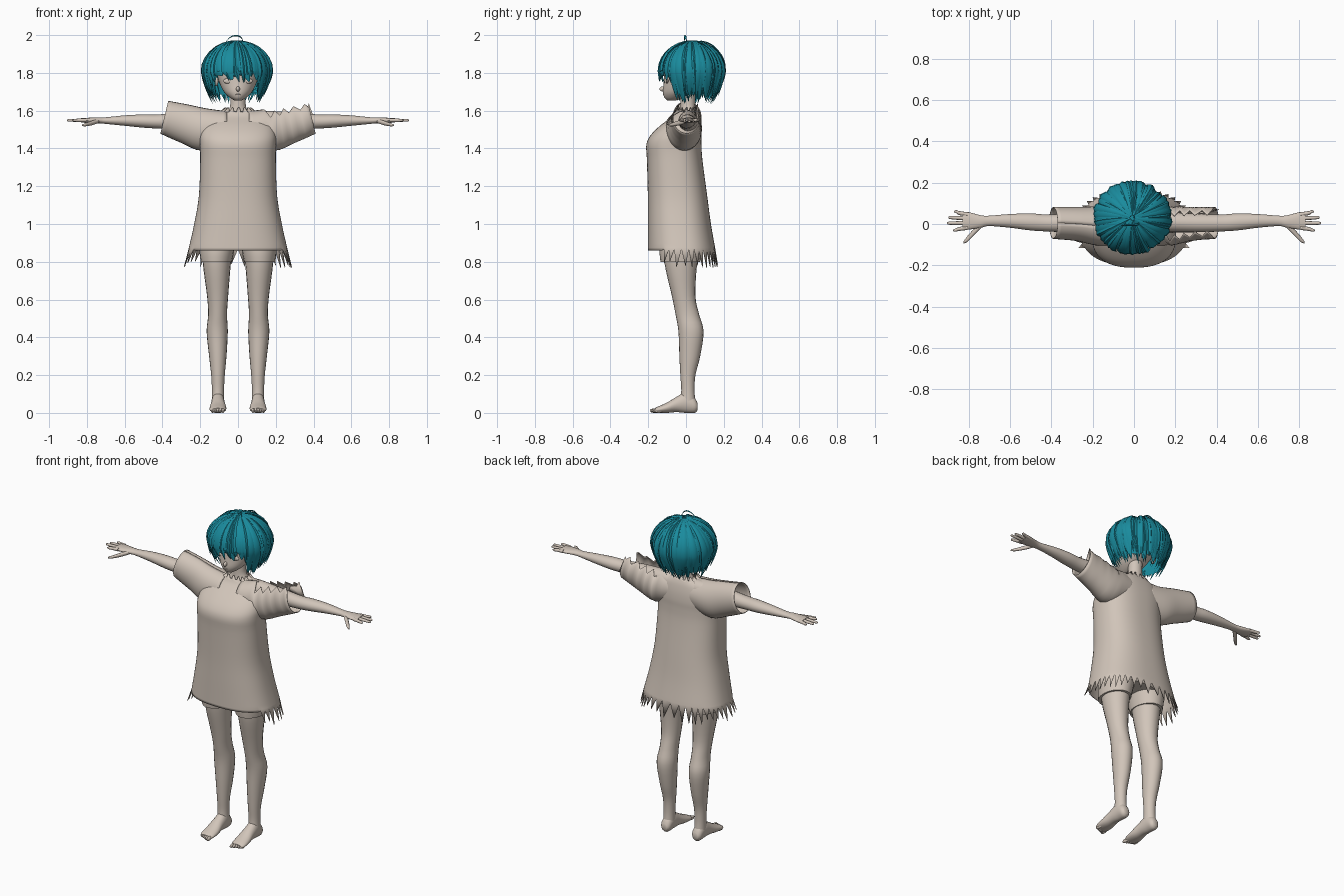
import bpy, bmesh, math, random
from mathutils import Vector

random.seed(4)
old = bpy.data.objects.get("Cube")
if old:
    bpy.data.objects.remove(old, do_unlink=True)


def material(name, rgb):
    m = bpy.data.materials.new(name)
    m.use_nodes = True
    m.diffuse_color = (*rgb, 1)
    b = m.node_tree.nodes["Principled BSDF"]
    b.inputs["Base Color"].default_value = (*rgb, 1)
    b.inputs["Roughness"].default_value = 0.9
    return m


BEIGE = material("warm beige", (0.64, 0.56, 0.49))
TEAL = material("teal hair", (0.01, 0.26, 0.34))


def finish(name, bm, mat, cloth=0.0):
    bmesh.ops.recalc_face_normals(bm, faces=bm.faces)
    me = bpy.data.meshes.new(name)
    bm.to_mesh(me)
    bm.free()
    me.materials.append(mat)
    ob = bpy.data.objects.new(name, me)
    bpy.context.collection.objects.link(ob)
    for p in me.polygons:
        p.use_smooth = True
    if cloth:
        mod = ob.modifiers.new("thickness", "SOLIDIFY")
        mod.thickness = cloth
        mod.offset = 0
    else:
        bpy.ops.object.select_all(action="DESELECT")
        ob.select_set(True)
        bpy.context.view_layer.objects.active = ob
        bpy.ops.object.shade_smooth_by_angle(angle=math.radians(50))
    return ob


def skin_rows(bm, rows, closed=True, caps=True):
    """Bridge successive rows of points with quads."""
    vs = [[bm.verts.new(p) for p in row] for row in rows]
    n = len(vs[0])
    for a, b in zip(vs, vs[1:]):
        for k in range(n if closed else n - 1):
            j = (k + 1) % n
            bm.faces.new((a[k], a[j], b[j], b[k]))
    if caps:
        bm.faces.new(vs[0])
        bm.faces.new(vs[-1])


def spline(rows, k=4):
    """Catmull-Rom refinement of section rows."""
    out = []
    for i in range(len(rows) - 1):
        a, b, c, d = (rows[max(0, min(len(rows) - 1, i + o))] for o in (-1, 0, 1, 2))
        for s in range(k):
            t = s / k
            out.append([q + 0.5 * t * (r - p + t * (2 * p - 5 * q + 4 * r - e + t * (3 * (q - r) + e - p)))
                        for p, q, r, e in zip(a, b, c, d)])
    return out + [list(rows[-1])]


def section(row, axis, n, power=1.0, mirror=1):
    """Row: position on axis, centre, half width, low and high of the depth."""
    t, c, w, lo, hi = row
    pts = []
    for k in range(n):
        ang = 2 * math.pi * k / n
        co, si = math.cos(ang), math.sin(ang)
        u = c + w * math.copysign(abs(co) ** power, co)
        v = (lo + hi) / 2 + (hi - lo) / 2 * math.copysign(abs(si) ** power, si)
        x, y, z = {"z": (u, v, t), "y": (u, t, v), "x": (t, u, v)}[axis]
        pts.append((mirror * x, y, z))
    return pts


def loft(name, rows, axis="z", n=20, mirror=1):
    bm = bmesh.new()
    skin_rows(bm, [section(r, axis, n, 1, mirror) for r in spline(rows)])
    return finish(name, bm, BEIGE)


def ellipsoid(name, loc, size):
    bm = bmesh.new()
    bmesh.ops.create_uvsphere(bm, u_segments=16, v_segments=10, radius=1)
    for v in bm.verts:
        v.co = Vector(a * b + c for a, b, c in zip(v.co, size, loc))
    return finish(name, bm, BEIGE)


# torso, neck and head
loft("torso_and_neck", [(.88, 0, .17, -.1, .1), (1, 0, .17, -.1, .11), (1.2, 0, .12, -.08, .06),
                        (1.4, 0, .15, -.1, .07), (1.5, 0, .15, -.08, .07), (1.57, 0, .1, -.04, .06),
                        (1.61, 0, .045, -.03, .05), (1.72, 0, .042, -.03, .05)])
loft("head", [(1.655, 0, .02, -.1, -.05), (1.67, 0, .045, -.115, 0), (1.7, 0, .075, -.122, .05),
              (1.75, 0, .1, -.118, .11), (1.8, 0, .115, -.115, .15), (1.86, 0, .12, -.11, .16),
              (1.92, 0, .09, -.06, .12), (1.95, 0, .03, 0, .06)], n=32)
ellipsoid("nose", (0, -.12, 1.715), (.01, .021, .014))
ellipsoid("mouth", (0, -.119, 1.685), (.013, .004, .003))

# limbs, mirrored
for s, side in ((1, "left"), (-1, "right")):
    ellipsoid(side + "_eye", (s * .052, -.1, 1.757), (.026, .007, .014))
    ellipsoid(side + "_ear", (s * .115, .03, 1.76), (.012, .02, .03))
    loft(side + "_leg", [(.95, .105, .085, -.12, .09), (.8, .112, .075, -.115, .06),
                         (.62, .108, .056, -.075, .05), (.52, .108, .05, -.055, .07),
                         (.43, .11, .056, -.04, .093), (.3, .107, .046, -.035, .075),
                         (.2, .106, .036, -.03, .05), (.12, .106, .032, -.025, .045),
                         (.06, .106, .033, -.03, .05)], mirror=s)
    loft(side + "_shorts_leg", [(.95, .105, .1, -.13, .1), (.86, .112, .092, -.14, .085),
                                (.8, .115, .083, -.135, .075)], mirror=s)
    loft(side + "_foot", [(.062, .106, .018, .015, .05), (.045, .106, .031, 0, .08),
                          (0, .106, .034, 0, .11), (-.05, .106, .037, .004, .085),
                          (-.1, .106, .044, 0, .055), (-.145, .107, .043, 0, .035),
                          (-.165, .106, .034, .003, .025)], "y", mirror=s)
    for i in range(5):
        ellipsoid(f"{side}_toe_{i + 1}", (s * (.079 + .014 * i), -.168 + .006 * i, .012),
                  (.0085, .024, .012))
    loft(side + "_arm", [(.03, .01, .05, 1.48, 1.6), (.14, .01, .05, 1.49, 1.6),
                         (.3, .005, .045, 1.5, 1.59), (.42, .005, .041, 1.505, 1.58),
                         (.5, .01, .041, 1.51, 1.58), (.6, .015, .033, 1.52, 1.575),
                         (.7, .015, .025, 1.53, 1.565), (.74, .012, .03, 1.533, 1.565),
                         (.8, .015, .042, 1.535, 1.562), (.83, .015, .038, 1.538, 1.56)], "x", mirror=s)
    for i, (y, tip_y, tip_x) in enumerate(((-.018, -.03, .875), (.005, .004, .905),
                                           (.027, .031, .898), (.046, .06, .87))):
        loft(f"{side}_finger_{i + 1}", [(.805, y, .011, 1.539, 1.56), (.845, (y + tip_y) / 2, .0095, 1.54, 1.558),
                                        (tip_x - .01, tip_y, .0075, 1.542, 1.556),
                                        (tip_x, tip_y, .003, 1.546, 1.552)], "x", 10, s)
    loft(side + "_thumb", [(.735, .0, .016, 1.535, 1.558), (.77, -.035, .016, 1.523, 1.548),
                           (.805, -.072, .014, 1.517, 1.535), (.825, -.09, .005, 1.518, 1.528)], "x", 10, s)

# dress: straight front hem, ragged sides and back, torn neckline
COLS = 80
rows = spline([(1.59, 0, .1, -.055, .055), (1.565, 0, .145, -.075, .065), (1.52, 0, .185, -.135, .075),
               (1.47, 0, .2, -.185, .08), (1.42, 0, .2, -.208, .08), (1.34, 0, .198, -.205, .085),
               (1.15, 0, .205, -.2, .11), (1, 0, .23, -.2, .13), (.875, 0, .258, -.2, .152)])
grid = [section(r, "z", COLS, .82) for r in rows]
grid.insert(0, [(x * .68, y * .85, 1.598 + (.018 if k % 5 < 2 else -.004))
                for k, (x, y, z) in enumerate(grid[0])])
hem = []
for k, (x, y, z) in enumerate(grid[-1]):
    if y < -.12:
        hem.append((x, y, .86))
    elif k % 2:
        hem.append((x * 1.1, y * 1.1, random.uniform(.765, .805)))
    else:
        hem.append((x, y, .866))
grid.append(hem)
bm = bmesh.new()
skin_rows(bm, grid, caps=False)
finish("ragged_dress", bm, BEIGE, .004)

# wide sleeves, the left one torn open along the top
for s, side in ((1, "left"), (-1, "right")):
    sleeve = []
    for i, (x, c, w, lo, hi) in enumerate(spline([(.06, -.02, .09, 1.42, 1.595), (.18, -.01, .092, 1.39, 1.61),
                                                  (.28, 0, .08, 1.43, 1.63), (.39, .005, .075, 1.48, 1.65)])):
        gap = math.radians(42 + 12 * (-1) ** i) if s > 0 and x > .16 else 0
        row = []
        for k in range(33):
            a = math.pi / 2 + gap + (2 * math.pi - 2 * gap) * k / 32
            dz = (hi - lo) / 2 * math.sin(a)
            row.append((s * (x - .24 * dz * min(1, x / .39)), c + w * math.cos(a), (lo + hi) / 2 + dz))
        sleeve.append(row)
    bm = bmesh.new()
    skin_rows(bm, sleeve, closed=False, caps=False)
    finish(side + "_sleeve", bm, BEIGE, .004)

bm = bmesh.new()
bm.faces.new([bm.verts.new(p) for p in ((.31, .055, 1.57), (.41, .07, 1.54), (.375, .06, 1.637),
                                        (.36, .058, 1.605), (.325, .05, 1.6))])
finish("torn_sleeve_flap", bm, BEIGE, .004)


# hair: scalp cap with tapered locks falling from the crown
def hair_point(a, u, z_end, s=1.0, flare=0.0):
    if u < .5:
        r, z = math.sin(math.pi * u), 1.81 + .158 * s * math.cos(math.pi * u)
    else:
        v = 2 * u - 1
        z = 1.81 - (1.81 - z_end) * v
        r = 1 - .3 * max(0, (1.81 - z) / .15) ** 1.5 + flare * v * v
    return Vector((-.008 + .185 * s * r * math.cos(a), .03 + .172 * s * r * math.sin(a), z))


def hair_end(a):
    front = -math.sin(a)
    return 1.65 + .112 * max(0, min(1, (front - .6) / .2))


def lock(bm, pts, width, thick):
    centre = Vector((0, .03, 1.8))
    rings = []
    for i, p in enumerate(pts):
        u = i / (len(pts) - 1)
        along = (pts[min(i + 1, len(pts) - 1)] - pts[max(i - 1, 0)]).normalized()
        out = (p - centre).normalized()
        across = along.cross(out).normalized()
        f = min(1, .2 + 1.8 * u) * (1 - u ** 4) + .03
        rings.append([p + across * width * f, p + out * thick * f,
                      p - across * width * f, p - out * thick * f])
    skin_rows(bm, rings)


bm = bmesh.new()
skin_rows(bm, [[hair_point(2 * math.pi * k / 48, u / 14, hair_end(2 * math.pi * k / 48) + .035, .94)
                for k in range(48)] for u in range(1, 15)], caps=False)
bm.faces.new([v for v in bm.verts][:48])
finish("hair_cap", bm, TEAL)

bm = bmesh.new()
LOCKS = 90
for i in range(LOCKS):
    a = 2 * math.pi * (i + random.uniform(-.4, .4)) / LOCKS
    end = hair_end(a) + random.uniform(-.015, .03)
    s, flare = random.uniform(.94, 1.02), random.uniform(-.08, .08)
    twist = random.uniform(-.05, .3)
    lock(bm, [hair_point(a + twist * (u / 14 - 1), max(.02, u / 14), end, s, flare) for u in range(15)],
         random.uniform(.012, .022), .008)
finish("hair_locks", bm, TEAL)

# stray strands on the crown
bm = bmesh.new()
for path in (((.02, .01, 1.955), (.022, .0, 1.98), (0, -.005, 1.996), (-.035, -.005, 1.992), (-.065, -.01, 1.965)),
             ((0, .03, 1.955), (.005, .08, 1.968), (.01, .14, 1.945), (.012, .19, 1.89), (.012, .21, 1.84))):
    lock(bm, [Vector(p) for p in spline(path)], .006, .004)
finish("stray_strands", bm, TEAL)
